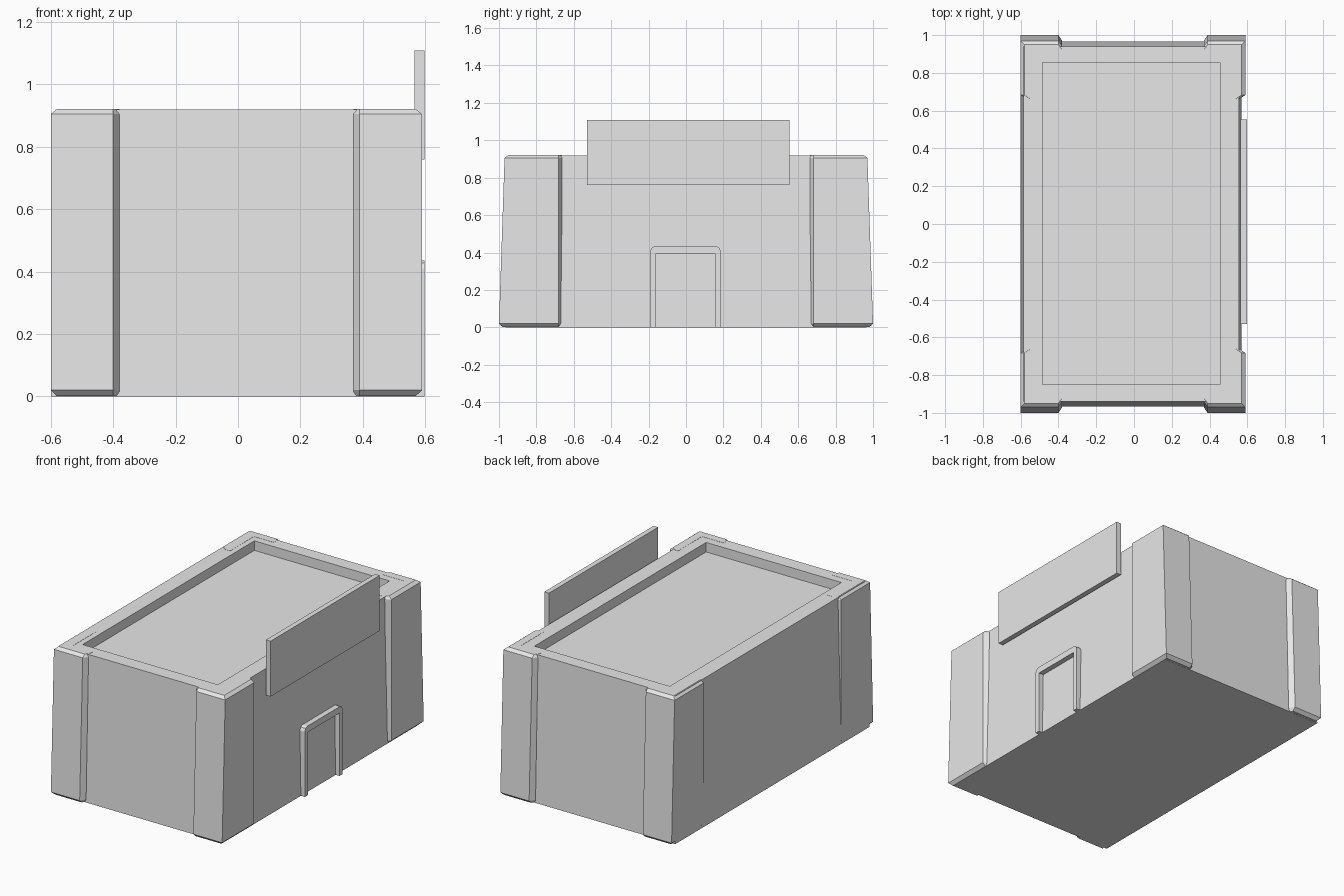
import bpy, bmesh

if "Cube" in bpy.data.objects:
    bpy.data.objects.remove(bpy.data.objects["Cube"])

mat = bpy.data.materials.new("light grey")
mat.diffuse_color = (0.8, 0.8, 0.8, 1)
mat.use_nodes = True
mat.node_tree.nodes["Principled BSDF"].inputs["Base Color"].default_value = mat.diffuse_color


def loft(name, rings):
    """Join rings of equal point count with side faces and cap both ends."""
    bm = bmesh.new()
    vs = [[bm.verts.new(p) for p in ring] for ring in rings]
    n = len(rings[0])
    for a, b in zip(vs, vs[1:]):
        for i in range(n):
            j = (i + 1) % n
            bm.faces.new((a[i], a[j], b[j], b[i]))
    bm.faces.new(vs[0][::-1])
    bm.faces.new(vs[-1])
    bmesh.ops.recalc_face_normals(bm, faces=bm.faces)
    me = bpy.data.meshes.new(name)
    bm.to_mesh(me)
    bm.free()
    me.materials.append(mat)
    ob = bpy.data.objects.new(name, me)
    bpy.context.collection.objects.link(ob)
    return ob


def rect(x0, x1, y0, y1, z):
    return [(x0, y0, z), (x1, y0, z), (x1, y1, z), (x0, y1, z)]


# Tapered building with a sunken roof behind a parapet
loft("building_body", [
    rect(-0.60, 0.57, -0.965, 0.965, 0),
    rect(-0.585, 0.555, -0.94, 0.94, 0.92),
    rect(-0.485, 0.455, -0.85, 0.855, 0.92),
    rect(-0.485, 0.455, -0.85, 0.855, 0.86)])


# L-shaped corner pillars with chamfered edges, leaning in along y
def pillar_ring(sx, sy, xo, xi, yo, inset, z):
    c, yi = 0.02, 0.663
    xo, yo = xo - inset, yo - inset
    xw, yw = 0.52, 0.90
    pts = [(xi, yw), (xi, yo - 0.03), (xi + c, yo), (xo, yo),
           (xo, yi + c), (xo - 0.03, yi), (xw, yi), (xw, yw)]
    return [(sx * x, sy * y, z) for x, y in pts]


for sx, xo, xi, side in ((1, 0.59, 0.37, "right"), (-1, 0.60, 0.38, "left")):
    for sy, end in ((-1, "front"), (1, "back")):
        levels = ((0.968, 0.03, 0.001), (1.0, 0, 0.02),
                  (0.97, 0, 0.905), (0.967, 0.02, 0.921))
        rings = []
        for yo, inset, z in levels:
            y = 1.0 if z < 0.1 else 0.97
            rings.append(pillar_ring(sx, sy, xo, xi, y, 0.02 if inset else 0, z))
        loft(f"corner_pillar_{end}_{side}", rings)

# Sign board on the right wall
loft("sign_board", [rect(0.565, 0.597, -0.53, 0.553, z) for z in (0.76, 1.108)])

# Door frame with clipped top corners
arch = [(-0.19, 0), (-0.19, 0.41), (-0.182, 0.427), (-0.165, 0.435),
        (0.16, 0.435), (0.177, 0.427), (0.185, 0.41), (0.185, 0),
        (0.155, 0), (0.155, 0.395), (-0.16, 0.395), (-0.16, 0)]
loft("door_frame", [[(x, y, z) for y, z in arch] for x in (0.55, 0.597)])
